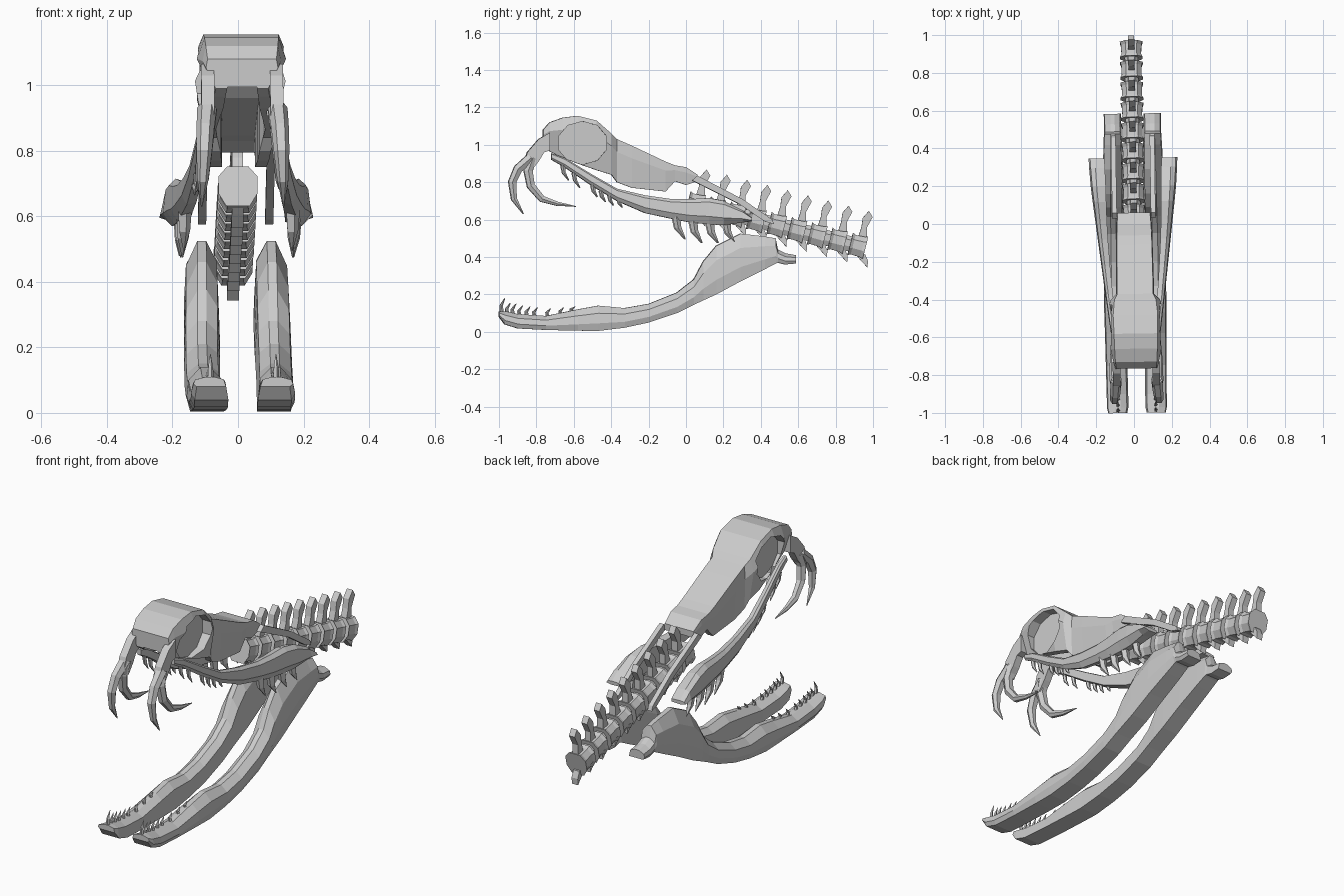
import bpy, bmesh, math
from mathutils import Vector, Matrix

YAW = Matrix.Rotation(0.016, 3, 'Z')   # whole skull is turned very slightly


def loft(name, rings):
    """Skin a list of equal-length point rings and cap both ends."""
    bm = bmesh.new()
    vs = [[bm.verts.new(YAW @ Vector(p)) for p in r] for r in rings]
    n = len(rings[0])
    for a, b in zip(vs, vs[1:]):
        for i in range(n):
            j = (i + 1) % n
            bm.faces.new((a[i], a[j], b[j], b[i]))
    bm.faces.new(vs[0][::-1])
    bm.faces.new(vs[-1])
    bmesh.ops.recalc_face_normals(bm, faces=bm.faces)
    me = bpy.data.meshes.new(name)
    bm.to_mesh(me)
    bm.free()
    ob = bpy.data.objects.new(name, me)
    bpy.context.collection.objects.link(ob)
    return ob


def slab(name, profile, x0, x1):
    """Extrude a (y, z) profile between two x positions."""
    return loft(name, [[(x, y, z) for y, z in profile] for x in (x0, x1)])


def tube(name, pts, radii, sides=6):
    """Tapered tube along points lying roughly in the y-z plane."""
    pts = [Vector(p) for p in pts]
    rings = []
    for i, p in enumerate(pts):
        t = (pts[min(i + 1, len(pts) - 1)] - pts[max(i - 1, 0)]).normalized()
        u = (Vector((1, 0, 0)) - t * t.x).normalized()
        v = t.cross(u)
        rings.append([p + radii[i] * (math.cos(a) * u + math.sin(a) * v)
                      for a in (2 * math.pi * k / sides for k in range(sides))])
    return loft(name, rings)


# Skull roof and braincase: y, top z, bottom z, top width, middle width, bottom width, ceiling fraction
skull = [(-.765, 1.08, .99, .105, .11, .08, .05), (-.73, 1.12, .965, .11, .12, .085, .3),
         (-.66, 1.145, .93, .113, .135, .09, .5), (-.58, 1.155, .90, .115, .147, .10, .6),
         (-.48, 1.13, .865, .118, .155, .11, .65), (-.40, 1.06, .84, .11, .13, .105, .7),
         (-.37, 1.03, .80, .095, .10, .095, .7), (-.29, .995, .77, .095, .1, .09, .7),
         (-.11, .91, .75, .093, .097, .085, .6), (-.06, .89, .805, .092, .094, .085, .3),
         (0, .88, .785, .09, .092, .085, .1), (.06, .84, .805, .085, .088, .085, .05)]
rings = []
for y, zt, zb, wt, wm, wb, c in skull:
    zm, zc, wi = zb + .7 * (zt - zb), zb + c * (zt - zb), wb - .035
    half = [(wi, zc), (wi, zb), (wb, zb), (wm, zm), (wt, zt)]
    rings.append([(x, y, z) for x, z in half] + [(-x, y, z) for x, z in half[::-1]])
braincase = loft("braincase", rings)

# Eye sockets cut into both sides
for s in (-1, 1):
    prof = [(-.555 + .135 * math.cos(a), 1.01 + .115 * math.sin(a))
            for a in (math.pi * (2 * k + 1) / 10 for k in range(10))]
    cutter = slab("socket_cutter", prof, s * .078, s * .3)
    cutter.hide_render = True
    cutter.hide_viewport = True
    m = braincase.modifiers.new("socket", 'BOOLEAN')
    m.operation, m.object, m.solver = 'DIFFERENCE', cutter, 'EXACT'

# Lower jaw stations: y, bottom z, top z, centre x, half width
jaw = [(-1, .08, .11, .102, .05), (-.97, .04, .11, .102, .057), (-.9, .018, .095, .102, .057),
       (-.75, .01, .085, .104, .057), (-.58, .006, .12, .106, .057), (-.47, .005, .14, .108, .057),
       (-.33, .022, .127, .109, .056), (-.2, .05, .15, .11, .056), (-.05, .10, .21, .11, .055),
       (.04, .145, .28, .109, .055), (.09, .168, .375, .108, .055), (.16, .20, .46, .107, .055),
       (.29, .27, .525, .106, .054), (.42, .335, .51, .105, .05), (.478, .365, .50, .105, .047),
       (.49, .37, .44, .105, .046), (.53, .36, .42, .105, .046), (.585, .365, .41, .105, .046)]

# Upper jaw bar stations: y, bottom z, top z, centre x, half width
bar = [(-.72, .92, .955, .10, .013), (-.65, .88, .93, .107, .015), (-.51, .785, .845, .123, .017),
       (-.37, .70, .765, .138, .02), (-.22, .635, .73, .153, .023), (-.08, .605, .71, .166, .027),
       (.02, .585, .71, .174, .031), (.12, .575, .715, .181, .036), (.2, .57, .70, .186, .04),
       (.3, .585, .65, .191, .042), (.35, .59, .61, .193, .042)]

for s, side in ((-1, "left"), (1, "right")):
    # Lower jaw with a ridged top
    loft(side + "_lower_jaw", [
        [(s * (x + dx * w), y, b + f * (t - b)) for dx, f in
         ((-1, 0), (.8, 0), (1, .3), (.9, .7), (.25, 1), (-.25, 1), (-.85, .75))]
        for y, b, t, x, w in jaw])
    # Lower teeth: base y, base z, height
    for y, z, h in ((-.985, .10, .08), (-.955, .09, .065), (-.925, .09, .06), (-.89, .085, .055),
                    (-.85, .08, .055), (-.81, .08, .05), (-.74, .08, .045), (-.67, .09, .04),
                    (-.61, .105, .03)):
        tube(side + "_lower_tooth", [(s * .1, y, z), (s * .1, y - .004, z + h * .5),
             (s * .1, y + .016, z + h)], [.011, .008, .001], 5)
    # Upper jaw bar
    loft(side + "_upper_jaw_bar", [
        [(s * (x + dx * w), y, b + f * (t - b)) for dx, f in
         ((-1, .1), (.3, 0), (1, .3), (.8, .85), (.2, 1), (-1, .9))]
        for y, b, t, x, w in bar])
    # Upper teeth: base y, base z, x, height, radius
    for y, z, x, h, r in ((-.66, .89, .106, .08, .012), (-.60, .85, .113, .08, .012),
                          (-.50, .785, .124, .065, .012), (-.455, .755, .129, .06, .012),
                          (-.41, .73, .133, .055, .011), (-.36, .71, .138, .045, .011),
                          (-.055, .62, .165, .125, .023), (.035, .60, .168, .125, .024),
                          (.125, .59, .172, .115, .024), (.215, .585, .175, .105, .022)):
        tube(side + "_upper_tooth", [(s * x, y, z), (s * x, y + h * .08, z - h * .5),
             (s * x, y + h * .4, z - h)], [r, r * .8, .002], 5)
    # Snout bone holding the fangs
    slab(side + "_fang_bone", [(-.73, 1.065), (-.79, 1.03), (-.85, .96), (-.875, .88), (-.83, .86),
                               (-.79, .91), (-.76, .96), (-.73, .97)], s * .085, s * .125)
    # Two curved fangs
    tube(side + "_front_fang", [(s * .108, -.83, .93), (s * .114, -.90, .87), (s * .118, -.93, .80),
         (s * .122, -.92, .71), (s * .125, -.87, .63)], [.03, .027, .024, .017, .002])
    tube(side + "_rear_fang", [(s * .105, -.82, .93), (s * .112, -.845, .86), (s * .118, -.83, .78),
         (s * .122, -.77, .71), (s * .125, -.69, .685), (s * .127, -.59, .67)],
         [.028, .027, .024, .02, .013, .002])
    # Thin rod from braincase to jaw hinge
    slab(side + "_hinge_rod", [(.03, .81), (.06, .835), (.30, .71), (.46, .60), (.47, .575),
                               (.42, .59), (.28, .685)], s * .09, s * .115)

# Neck vertebrae
SLOPE = -.255
for i in range(9):
    y = .055 + .1085 * i
    z = .68 + SLOPE * (y - .055)

    def ring(dy, w, h):
        return [(w * a, y + dy + .25 * h * b, z + SLOPE * dy + h * b) for a, b in
                ((-.6, -1), (.6, -1), (1, -.35), (1, .5), (.55, 1), (-.55, 1), (-1, .5), (-1, -.35))]
    loft("vertebra_body", [ring(-.045, .06, .06), ring(-.03, .052, .052), ring(.02, .054, .054),
                           ring(.036, .06, .06)])
    if i < 8:
        loft("vertebra_joint", [ring(.03, .035, .04), ring(.068, .035, .04)])
    # Upright spine and lower hook
    slab("vertebra_spine", [(y - .005, z + .04), (y + .045, z + .04), (y + .045, z + .10),
                            (y + .075, z + .155), (y + .055, z + .188), (y + .022, z + .15),
                            (y + .015, z + .10)], -.017, .017)
    slab("vertebra_hook", [(y - .03, z - .03), (y + .035, z - .045), (y + .05, z - .08),
                           (y + .047, z - .115), (y + .01, z - .075)], -.018, .018)
